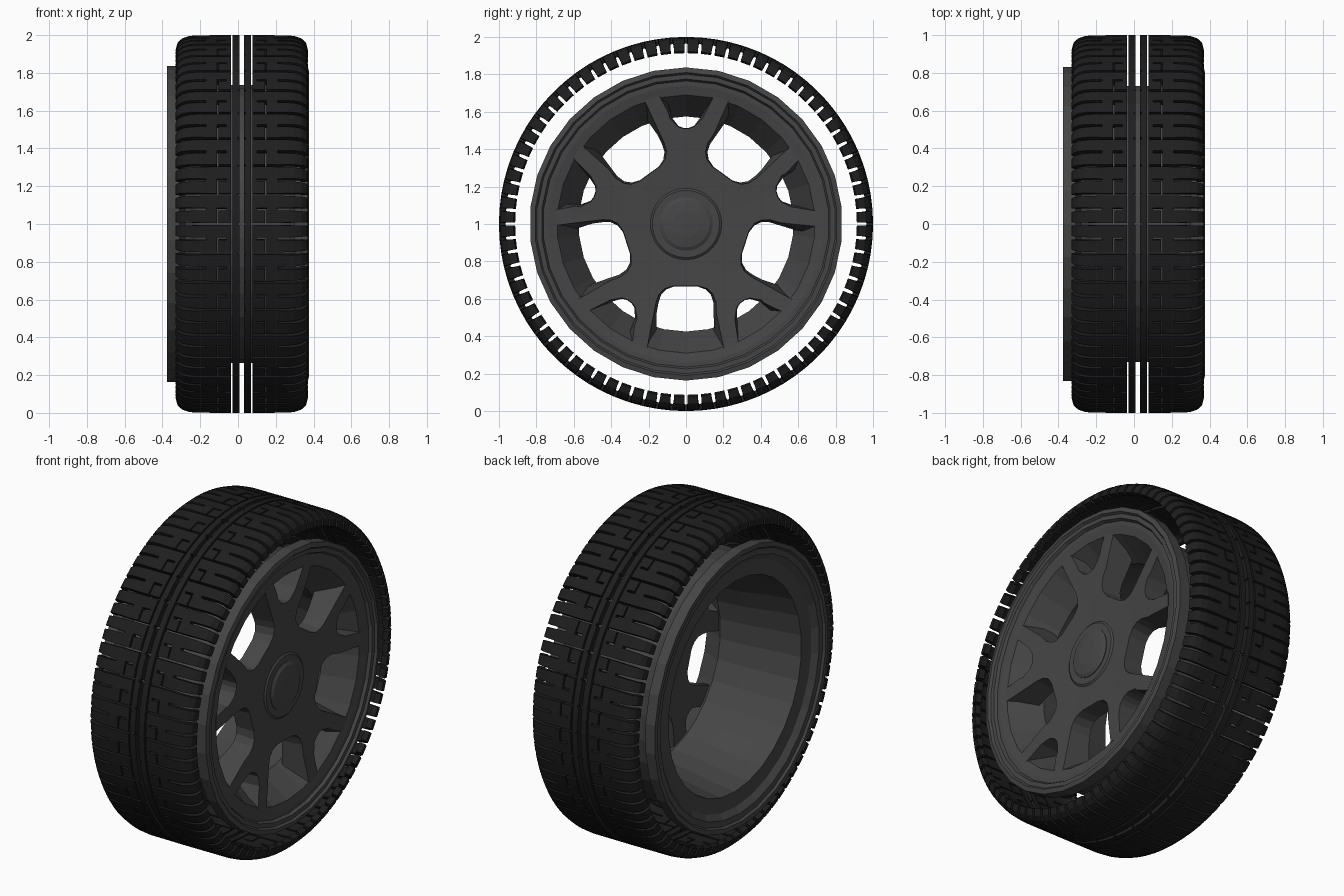
import bpy, bmesh
from math import sin, cos, pi, radians

if "Cube" in bpy.data.objects:
    bpy.data.objects.remove(bpy.data.objects["Cube"])

CZ = 1.0      # axle height
TX = 0.02     # tyre centre along the axle


def material(name, v):
    m = bpy.data.materials.new(name)
    m.diffuse_color = (v, v, v, 1)
    m.use_nodes = True
    m.node_tree.nodes["Principled BSDF"].inputs["Base Color"].default_value = m.diffuse_color
    return m


RUBBER = material("rubber", 0.013)
METAL = material("metal", 0.06)


def finish(bm, name, mat=None, recalc=True):
    if recalc:
        bmesh.ops.recalc_face_normals(bm, faces=bm.faces)
    me = bpy.data.meshes.new(name)
    bm.to_mesh(me)
    bm.free()
    if mat:
        me.materials.append(mat)
    ob = bpy.data.objects.new(name, me)
    bpy.context.collection.objects.link(ob)
    return ob


def polar(x, r, a):
    return (x, r * sin(a), CZ + r * cos(a))


def lathe(name, profile, n=30, closed=True):
    """Spin (x, r) points round the axle; open profiles get end caps."""
    bm = bmesh.new()
    rings = [[bm.verts.new(polar(x, r, 2 * pi * i / n)) for i in range(n)]
             for x, r in profile]
    m = len(rings)
    for k in range(m if closed else m - 1):
        a, b = rings[k], rings[(k + 1) % m]
        for i in range(n):
            j = (i + 1) % n
            bm.faces.new((a[i], a[j], b[j], b[i]))
    if not closed:
        bm.faces.new(rings[0])
        bm.faces.new(rings[-1])
    return finish(bm, name, METAL)


# Tread: a strip grid around the tyre with the groove cells left out
def radius(u):
    pts = [(0, 1.0), (0.24, 0.999), (0.28, 0.995), (0.315, 0.983),
           (0.34, 0.96), (0.35, 0.922)]
    for (u0, r0), (u1, r1) in zip(pts, pts[1:]):
        if u <= u1 + 1e-6:
            return r0 + (r1 - r0) * (u - u0) / (u1 - u0)


def is_groove(c, j):
    mid = (COLS[c] + COLS[c + 1]) / 2
    if 0.048 < mid < 0.058:
        return True                                   # ring groove
    if mid < 0.02:
        return j == 0                                 # rib notches
    if mid < 0.048:
        return False
    if j == 0:
        return True                                   # full cross groove
    if j == 2:
        return 0.08 < mid < 0.132 or mid > 0.19       # short cross grooves
    return j == 1 and 0.124 < mid < 0.132             # step groove


COLS = [0.011, 0.02, 0.048, 0.058, 0.08, 0.124, 0.132,
        0.19, 0.24, 0.28, 0.315, 0.34, 0.35]
PITCHES = 40
bm = bmesh.new()
for side in (-1, 1):
    rows = []
    for p in range(PITCHES):
        for half in (0, 0.5):
            for s in (-1, 1):
                row = []
                for u in COLS:
                    w = 0.006 + 0.004 * max(0, (u - 0.19) / 0.16)
                    a = 2 * pi * (p + half) / PITCHES + s * w
                    row.append(bm.verts.new(polar(TX + side * u, radius(u), a)))
                rows.append(row)
    for i, row in enumerate(rows):
        nxt = rows[(i + 1) % len(rows)]
        for c in range(len(COLS) - 1):
            if is_groove(c, i % 4):
                continue
            q = [row[c], row[c + 1], nxt[c + 1], nxt[c]]
            f = bm.faces.new(q)
            f.normal_update()
            m = f.calc_center_median()
            if f.normal.y * m.y + f.normal.z * (m.z - CZ) < 0:
                f.normal_flip()
bmesh.ops.delete(bm, geom=[v for v in bm.verts if not v.link_faces], context='VERTS')
tread = finish(bm, "tyre_tread", RUBBER, recalc=False)
sol = tread.modifiers.new("thickness", 'SOLIDIFY')
sol.thickness = 0.035
sol.offset = -1

# Rim barrel with stepped front and rear lips
lathe("rim_barrel", [
    (0.30, 0.837), (0.368, 0.837), (0.375, 0.81), (0.362, 0.80), (0.362, 0.775),
    (0.345, 0.765), (0.345, 0.74), (0.335, 0.69), (0.17, 0.575), (0.0, 0.59),
    (-0.20, 0.625), (-0.33, 0.64), (-0.335, 0.73), (-0.362, 0.765), (-0.362, 0.80),
    (-0.375, 0.81), (-0.375, 0.837), (-0.31, 0.837), (-0.28, 0.77),
    (-0.22, 0.735), (0.22, 0.735), (0.27, 0.77)])

# Slightly dished spoke disc, with windows cut through it
spokes = lathe("spokes", [(0.308, 0.19), (0.315, 0.36), (0.338, 0.70),
                          (0.19, 0.60), (0.20, 0.30), (0.20, 0.15)], closed=False)


def cutter(name, front, back, angles):
    """Tapered prisms from half outlines (u, r), mirrored and spun."""
    bm = bmesh.new()
    for ang in angles:
        loops = []
        for x, half in ((0.36, front), (0.16, back)):
            pts = half + [(-u, r) for u, r in reversed(half)]
            ca, sa = cos(ang), sin(ang)
            loops.append([bm.verts.new((x, u * ca + r * sa, CZ + r * ca - u * sa))
                          for u, r in pts])
        a, b = loops
        bm.faces.new(a)
        bm.faces.new(b)
        for i in range(len(a)):
            j = (i + 1) % len(a)
            bm.faces.new((a[i], a[j], b[j], b[i]))
    ob = finish(bm, name)
    ob.hide_render = True
    ob.hide_viewport = True
    mod = spokes.modifiers.new(name, 'BOOLEAN')
    mod.operation = 'DIFFERENCE'
    mod.solver = 'EXACT'
    mod.object = ob


fifths = [radians(72 * k) for k in range(5)]
cutter("window_cutter",
       [(0.225, 0.74), (0.165, 0.42), (0.148, 0.375), (0.12, 0.345), (0.07, 0.33)],
       [(0.15, 0.74), (0.143, 0.42), (0.13, 0.38), (0.10, 0.35), (0.06, 0.335)],
       [a + pi / 5 for a in fifths])
cutter("pocket_cutter",
       [(0.18, 0.74), (0.09, 0.565), (0.045, 0.52), (0.015, 0.51)],
       [(0.10, 0.74), (0.075, 0.57), (0.04, 0.525), (0.015, 0.515)],
       fifths)

# Hub boss and centre cap
lathe("hub_boss", [(0.305, 0.195), (0.316, 0.18), (0.316, 0.13),
                   (0.18, 0.13), (0.18, 0.195)])
lathe("centre_cap", [(0.19, 0.143), (0.32, 0.143), (0.33, 0.125), (0.338, 0.07)],
      closed=False)
